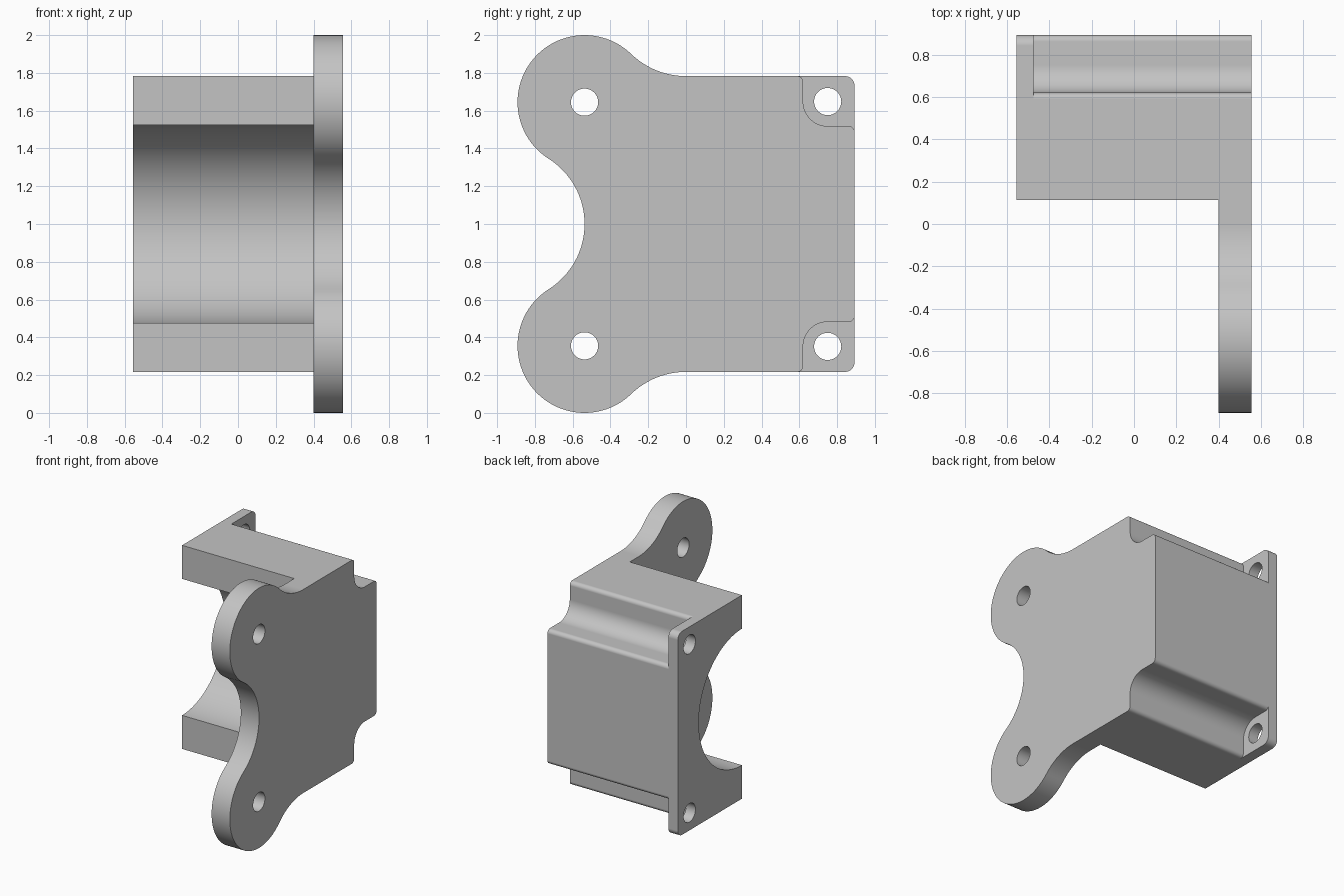
import bpy, bmesh
from math import radians, degrees, atan2, cos, sin

default = bpy.data.objects.get("Cube")
if default:
    bpy.data.objects.remove(default, do_unlink=True)

# Main sizes (profiles are drawn in y and height above the middle)
MID = 1.0
LEFT, RIGHT = 0.555, -0.555
FLANGE_X, PLATE_X = 0.40, -0.475
BACK, FRONT, HALF = 0.892, 0.113, 0.783
LOBE_Y, LOBE_Z, LOBE_R = -0.537, 0.645, 0.355
BOLT_Y, BOLT_Z = 0.75, 0.648


def arc(y, z, r, start, end, n=16):
    steps = [radians(start + (end - start) * i / n) for i in range(n + 1)]
    return [(y + r * cos(a), z + r * sin(a)) for a in steps]


def extrude(name, profile, x0, x1):
    bm = bmesh.new()
    face = bm.faces.new([bm.verts.new((x0, y, z + MID)) for y, z in profile])
    out = bmesh.ops.extrude_face_region(bm, geom=[face])
    moved = [v for v in out["geom"] if isinstance(v, bmesh.types.BMVert)]
    bmesh.ops.translate(bm, verts=moved, vec=(x1 - x0, 0, 0))
    bmesh.ops.recalc_face_normals(bm, faces=bm.faces)
    mesh = bpy.data.meshes.new(name)
    bm.to_mesh(mesh)
    bm.free()
    obj = bpy.data.objects.new(name, mesh)
    bpy.context.collection.objects.link(obj)
    return obj


def cut(target, name, profile, x0, x1):
    cutter = extrude(name, profile, x0, x1)
    cutter.hide_render = True
    mod = target.modifiers.new(name, 'BOOLEAN')
    mod.operation, mod.solver, mod.object = 'DIFFERENCE', 'EXACT', cutter
    bpy.context.view_layer.objects.active = target
    bpy.ops.object.modifier_apply(modifier=name)
    bpy.data.objects.remove(cutter, do_unlink=True)


# Outline: waist arc, round lobe, blend arc and rounded back corner, mirrored
waist_r = (LOBE_Z ** 2 - LOBE_R ** 2) / (2 * LOBE_R)
drop = HALF - LOBE_Z
blend_r = (LOBE_Y ** 2 + drop ** 2 - LOBE_R ** 2) / (2 * (LOBE_R - drop))
waist_a = degrees(atan2(LOBE_Z, waist_r))
blend_a = degrees(atan2(drop + blend_r, -LOBE_Y))
corner = 0.05
upper = arc(LOBE_Y - waist_r, 0, waist_r, 0, waist_a)
upper += arc(LOBE_Y, LOBE_Z, LOBE_R, 180 + waist_a, blend_a, 48)[1:]
upper += arc(0, HALF + blend_r, blend_r, 180 + blend_a, 270)[1:]
upper += arc(BACK - corner, HALF - corner, corner, 90, 0, 8)
outline = upper + [(y, -z) for y, z in reversed(upper[1:])]
bracket = extrude("motor_bracket", outline, RIGHT, LEFT)

# Front clearance and half-round bore, leaving the flange on the left
bore = [(-2, -2), (FRONT, -2)] + arc(FRONT, 0, 0.525, -90, 90, 64) + [(FRONT, 2), (-2, 2)]
cut(bracket, "bore_cutter", bore, -1, FLANGE_X)

# Corner reliefs with rounded lips, leaving the thin end plate on the right
lip, relief = 0.03, 0.13
inner_y, inner_z = BOLT_Y - relief, BOLT_Z - relief
notch = [(inner_y - lip, 1.2)]
notch += arc(inner_y - lip, HALF - lip, lip, 90, 0, 6)
notch += arc(BOLT_Y, BOLT_Z, relief, 180, 270)
notch += arc(BACK - lip, inner_z - lip, lip, 90, 0, 6)
notch += [(1.2, inner_z - lip), (1.2, 1.2)]

# Reliefs and bolt holes, top and bottom
for side in (1, -1):
    cut(bracket, "relief_cutter", [(y, side * z) for y, z in notch], PLATE_X, 1)
    for y, z in ((BOLT_Y, BOLT_Z), (LOBE_Y, LOBE_Z)):
        cut(bracket, "hole_cutter", arc(y, side * z, 0.072, 0, 360, 32)[:-1], -1, 1)

# Plain grey finish
grey = bpy.data.materials.new("plain_grey")
grey.use_nodes = True
colour = (0.55, 0.55, 0.55, 1)
grey.diffuse_color = colour
shader = next(n for n in grey.node_tree.nodes if n.type == 'BSDF_PRINCIPLED')
shader.inputs["Base Color"].default_value = colour
bracket.data.materials.clear()
bracket.data.materials.append(grey)
for poly in bracket.data.polygons:
    poly.material_index = 0

# Smooth curved walls, crisp edges
for obj in bpy.context.selected_objects:
    obj.select_set(False)
bracket.select_set(True)
bpy.context.view_layer.objects.active = bracket
bpy.ops.object.shade_smooth_by_angle(angle=radians(30))
weighted = bracket.modifiers.new("weighted_normals", 'WEIGHTED_NORMAL')
weighted.keep_sharp = True
